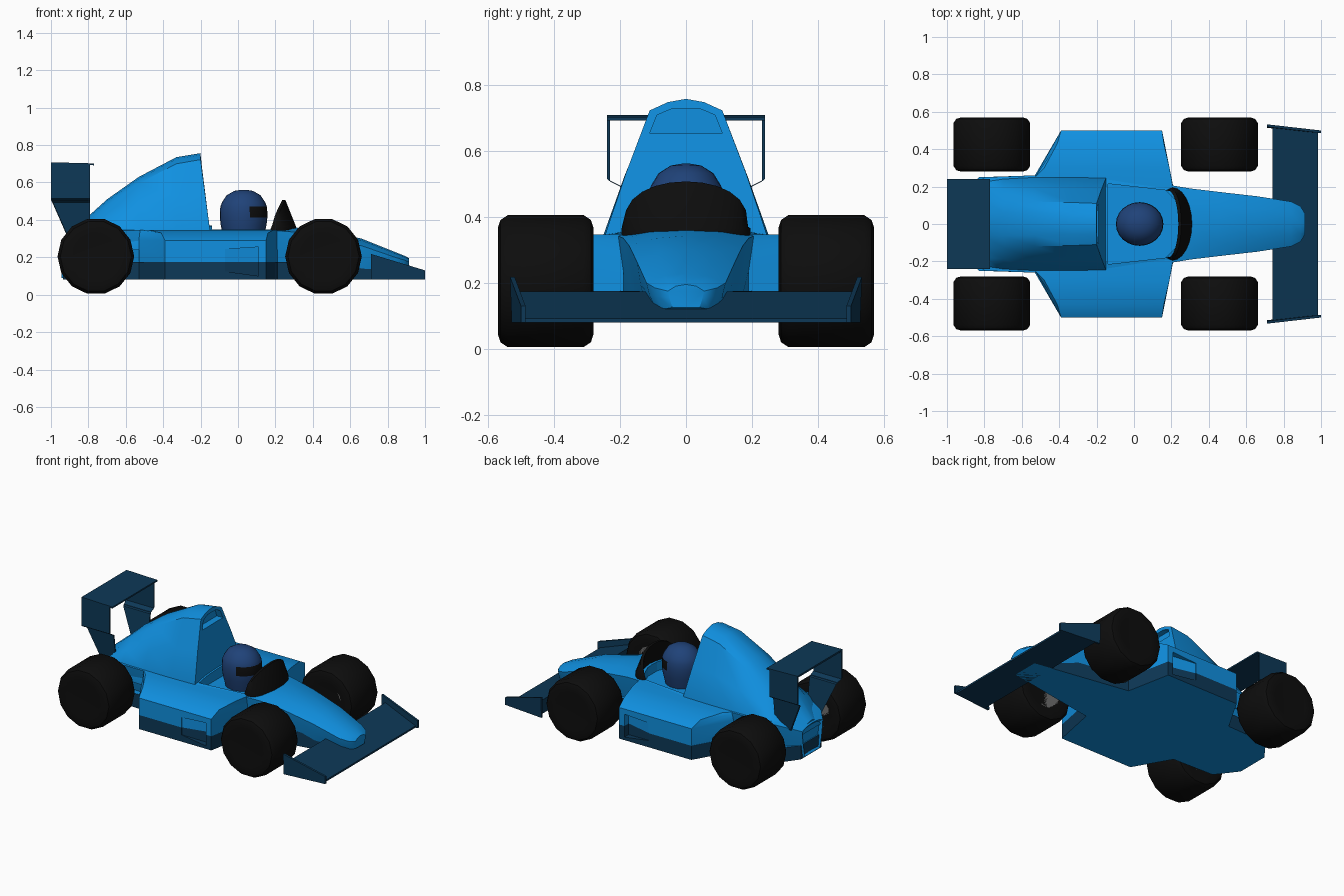
import bpy, bmesh, math

if "Cube" in bpy.data.objects:
    bpy.data.objects.remove(bpy.data.objects["Cube"])

def material(name, r, g, b):
    m = bpy.data.materials.new(name)
    m.diffuse_color = (r, g, b, 1)
    m.use_nodes = True
    m.node_tree.nodes["Principled BSDF"].inputs["Base Color"].default_value = m.diffuse_color
    return m

BLUE = material("body_blue", 0.005, 0.28, 0.75)
NAVY = material("navy", 0.004, 0.04, 0.095)
HELM = material("helmet_blue", 0.014, 0.055, 0.19)
BLACK = material("black", 0.004, 0.004, 0.004)
GREY = material("rim_grey", 0.16, 0.16, 0.16)

def loft(name, rings, mats, pick=None, smooth=35, tail=False):
    """Skin equal-length rings, cap both ends; pick(centre, normal) gives a slot."""
    bm = bmesh.new()
    vs = [[bm.verts.new(p) for p in r] for r in rings]
    n = len(rings[0])
    for a, b in zip(vs, vs[1:]):
        for i in range(n):
            j = (i + 1) % n
            bm.faces.new((a[i], a[j], b[j], b[i]))
    bm.faces.new(vs[0])
    last = bm.faces.new(vs[-1])
    bmesh.ops.recalc_face_normals(bm, faces=bm.faces)
    if tail:
        bmesh.ops.inset_individual(bm, faces=[last], thickness=0.02, depth=-0.015)
    bm.normal_update()
    if pick:
        for f in bm.faces:
            f.material_index = pick(f.calc_center_median(), f.normal)
    me = bpy.data.meshes.new(name)
    bm.to_mesh(me)
    bm.free()
    ob = bpy.data.objects.new(name, me)
    bpy.context.collection.objects.link(ob)
    for m in mats:
        me.materials.append(m)
    if smooth:
        activate(ob)
        bpy.ops.object.shade_smooth_by_angle(angle=math.radians(smooth))
    return ob

def activate(ob):
    bpy.ops.object.select_all(action='DESELECT')
    ob.select_set(True)
    bpy.context.view_layer.objects.active = ob

def cut(ob, rings):
    c = loft("cutter", rings, ob.data.materials[:1], smooth=0)
    c.hide_render = True
    m = ob.modifiers.new("cut", 'BOOLEAN')
    m.operation, m.solver, m.object = 'DIFFERENCE', 'EXACT', c
    activate(ob)
    bpy.ops.object.modifier_apply(modifier=m.name)
    bpy.data.objects.remove(c)

def both(half):
    """Complete a half ring across y = 0."""
    return half + [(x, -y, z) for x, y, z in reversed(half) if y > 1e-6]

def plan(pts, z, s=1):
    return [(x, s * y, z) for x, y in pts]

# Main hull and nose: x, half width, shoulder z, crown z, bottom z
hull_rows = [(0.915, .055, .175, .195, .125), (0.89, .095, .185, .208, .12),
             (0.84, .12, .2, .228, .115), (0.66, .148, .262, .3, .09),
             (0.45, .172, .312, .342, .09), (0.3, .19, .335, .36, .09),
             (0.21, .205, .342, .367, .09), (-.15, .245, .345, .37, .09),
             (-.53, .26, .345, .37, .09), (-.8, .25, .34, .36, .09),
             (-.87, .19, .31, .33, .09), (-.945, .11, .27, .29, .09)]
hull = loft("main_hull", [both([(x, 0, c), (x, w * .55, c - (c - s) * .25), (x, w, s),
                                (x, w * .93, s * .6 + b * .4), (x, w * .75, b), (x, 0, b)])
                          for x, w, s, c, b in hull_rows], [BLUE], tail=True)
opening = [(-.14, .215), (.17, .18), (.22, .13), (.25, .05)]
opening += [(x, -y) for x, y in reversed(opening)]
cut(hull, [plan(opening, .3), plan(opening, .6)])

# Flat underbody: navy sides, blue bottom
side = [(.86, .09), (.21, .2), (.15, .5), (-.39, .5), (-.53, .26), (-.83, .25), (-.935, .11)]
floor = side + [(x, -y) for x, y in reversed(side)]
under = loft("underbody", [plan(floor, .08), plan(floor, .175)], [NAVY, BLUE],
             lambda c, n: int(abs(n.z) > .5), smooth=0)

# Side pods with a wedge-shaped inlet in each flank
def pod_ring(z, y, xf, xr, s):
    return plan([(.21, .19), (xf, y), (xr, y), (-.53, .25)], z, s)

slot = [(-.07, .497, .125, .243), (.11, .455, .1, .255), (.11, .56, .1, .255), (-.07, .56, .125, .243)]
for s, tag in ((1, "left"), (-1, "right")):
    pod = loft("side_pod_" + tag, [pod_ring(.175, .5, .15, -.39, s), pod_ring(.29, .5, .15, -.39, s),
                                   pod_ring(.33, .43, .16, -.41, s), pod_ring(.346, .3, .19, -.48, s)],
               [BLUE])
    for ob in (pod, under):
        cut(ob, [[(x, s * y, a) for x, y, a, b in slot], [(x, s * y, b) for x, y, a, b in slot]])

# Engine cover with air intake: base x, top x, base width, top width, top z
def cover_ring(xb, xt, wb, wt, zt):
    zb = min(.345, zt - .06)
    zs = zt - .035
    return both([(xt, 0, zt), (xt, wt * .5, zt - .01), (xt, wt, zs),
                 (xt * .5 + xb * .5, wt * .47 + wb * .53, (zs + zb) / 2),
                 (xb, wb, zb), (xb, wb, .24), (xb, 0, .24)])

cover = loft("engine_cover", [cover_ring(*r) for r in
             [(-.15, -.2, .245, .11, .757), (-.33, -.33, .25, .115, .735), (-.53, -.53, .25, .12, .63),
              (-.7, -.7, .24, .125, .51), (-.8, -.8, .225, .13, .42), (-.935, -.935, .1, .07, .305)]],
             [BLUE])
intake = [(.11, .652), (.088, .708), (.04, .728), (-.04, .728), (-.088, .708), (-.11, .652)]
cut(cover, [[(x, y, z) for y, z in intake] for x in (-.1, -.235)])

# Curved windscreen
screen = []
for i in range(13):
    a = math.radians(-90 + 15 * i)
    c, y = max(math.cos(a), 0), math.sin(a)
    xb, xt, zt = .205 + .105 * c, .19 + .055 * c, .37 + .137 * c ** .75
    screen.append([(xb, .195 * y, .34), (xb, .195 * y, .365), (xt + .008, .188 * y, zt),
                   (xt - .008, .18 * y, zt), (xb - .035, .18 * y, .34)])
loft("windscreen", screen, [BLACK])

# Driver helmet with dark visor band
prof = [(.012, .561), (.05, .555), (.09, .532), (.115, .495), (.124, .472), (.127, .44),
        (.127, .412), (.122, .37), (.105, .3)]
loft("helmet", [[(.03 + r * math.cos(k * math.tau / 24), r * .92 * math.sin(k * math.tau / 24), z)
                 for k in range(24)] for r, z in prof], [HELM, BLACK],
     lambda c, n: int(c.x > .06 and .412 < c.z < .475))

# Wheels: radius, distance from inner face
tyre = [(.11, .01), (.165, 0), (.19, .008), (.205, .03), (.205, .26), (.19, .282), (.165, .29), (.125, .286)]
rim = [(.12, .01), (.128, .284), (.115, .286), (.1, .255), (.065, .25), (.06, .268), (.042, .27), (.038, .262)]

def wheel_part(name, prof, x, s, mat, n):
    loft(name, [[(x + r * math.sin((k + .5) * math.tau / n), s * (.28 + d),
                  .205 + r * math.cos((k + .5) * math.tau / n)) for k in range(n)]
                for r, d in prof], [mat])

for x, end in ((.457, "front"), (-.76, "rear")):
    for s, tag in ((1, "left"), (-1, "right")):
        wheel_part(f"{end}_{tag}_tyre", tyre, x, s, BLACK, 14)
        wheel_part(f"{end}_{tag}_rim", rim, x, s, GREY, 14)

# Front wing wedge with end plates
loft("front_wing", [[(.985, y * .49, .08), (.985, y * .49, .092), (.74, y * .515, .173), (.74, y * .515, .08)]
                    for y in (-1, 1)], [NAVY], smooth=0)
for s, tag in ((1, "left"), (-1, "right")):
    loft("front_end_plate_" + tag,
         [[(.71, s * (.528 - t), .08), (1, s * (.5 - t), .08), (1, s * (.5 - t), .13),
           (.71, s * (.533 - t), .218)] for t in (0, .014)], [NAVY], smooth=0)

# Rear wing plate, end plates and legs
loft("rear_wing", [[(-1, y, .696), (-1, y, .708), (-.77, y, .702), (-.77, y, .692)]
                   for y in (-.24, .24)], [NAVY], smooth=0)
strut = [(-1, -.79, .24, .7), (-1, -.79, .24, .515), (-.99, -.79, .2, .495), (-.9, -.79, .17, .29)]
for s, tag in ((1, "left"), (-1, "right")):
    loft("rear_wing_support_" + tag,
         [[(a, s * y, z), (b, s * y, z), (b, s * (y - .01), z - .008), (a, s * (y - .01), z - .008)]
          for a, b, y, z in strut], [NAVY], smooth=0)
